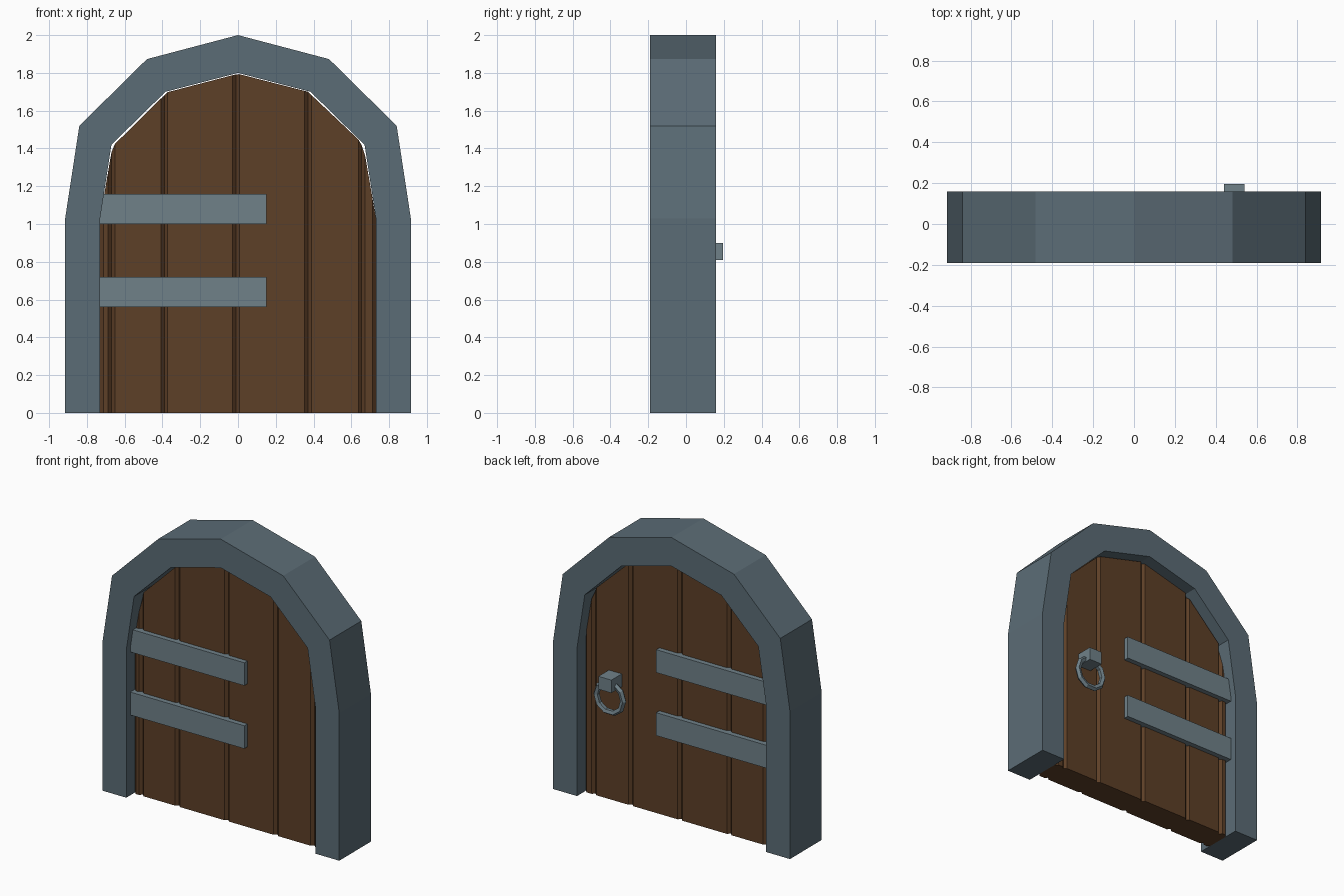
import bpy, bmesh, math

if "Cube" in bpy.data.objects:
    bpy.data.objects.remove(bpy.data.objects["Cube"])


def material(name, rgb):
    m = bpy.data.materials.new(name)
    m.diffuse_color = (*rgb, 1)
    m.use_nodes = True
    m.node_tree.nodes["Principled BSDF"].inputs["Base Color"].default_value = m.diffuse_color
    return m


STONE = material("stone", (0.105, 0.15, 0.18))
IRON = material("iron", (0.16, 0.22, 0.25))
WOOD = material("wood", (0.11, 0.05, 0.02))


def finish(name, bm, mat):
    bmesh.ops.recalc_face_normals(bm, faces=bm.faces)
    me = bpy.data.meshes.new(name)
    bm.to_mesh(me)
    bm.free()
    ob = bpy.data.objects.new(name, me)
    bpy.context.collection.objects.link(ob)
    me.materials.append(mat)
    return ob


def box(name, x, y, z, mat):
    bm = bmesh.new()
    bmesh.ops.create_cube(bm, size=1)
    for v in bm.verts:
        v.co = [r[0] if c < 0 else r[1] for c, r in zip(v.co, (x, y, z))]
    return finish(name, bm, mat)


def mirrored(half):
    # right half of an arch, foot to peak, becomes the whole arch
    return half + [(-x, z) for x, z in reversed(half[:-1])]


# stone arch: outer and inner outlines joined into a solid band
outer = mirrored([(0.915, 0), (0.915, 1.03), (0.84, 1.52), (0.482, 1.873), (0, 2.0)])
inner = mirrored([(0.73, 0), (0.73, 1.03), (0.67, 1.42), (0.384, 1.70), (0, 1.80)])
bm = bmesh.new()
rings = []
for o, i in zip(outer, inner):
    rings.append([bm.verts.new((p[0], y, p[1]))
                  for p, y in ((o, -0.19), (o, 0.16), (i, 0.16), (i, -0.19))])
for a, b in zip(rings, rings[1:]):
    for k in range(4):
        n = (k + 1) % 4
        bm.faces.new((a[k], a[n], b[n], b[k]))
bm.faces.new(rings[0])
bm.faces.new(rings[-1])
finish("stone_arch", bm, STONE)

# door planks with chamfered edges, tops following the arch
TOP = [(0, 1.795), (0.37, 1.70), (0.645, 1.44), (0.67, 1.38), (0.73, 1.03)]


def top_z(x):
    x = abs(x)
    for (x0, z0), (x1, z1) in zip(TOP, TOP[1:]):
        if x <= x1:
            return z0 + (z1 - z0) * (x - x0) / (x1 - x0)
    return TOP[-1][1]


FRONT, BACK, C = -0.11, 0.08, 0.018
seams = [-0.73, -0.67, -0.39, -0.01, 0.37, 0.655, 0.73]
for n, (a, b) in enumerate(zip(seams, seams[1:])):
    section = [(a, FRONT + C), (a + C, FRONT), (b - C, FRONT), (b, FRONT + C),
               (b, BACK - C), (b - C, BACK), (a + C, BACK), (a, BACK - C)]
    bm = bmesh.new()
    low = [bm.verts.new((x, y, 0)) for x, y in section]
    high = [bm.verts.new((x, y, top_z(x))) for x, y in section]
    bm.faces.new(low)
    # top cap as strips so each stays flat
    for q in ((0, 1, 6, 7), (1, 2, 5, 6), (2, 3, 4, 5)):
        bm.faces.new([high[k] for k in q])
    for k in range(8):
        m = (k + 1) % 8
        bm.faces.new((low[k], low[m], high[m], high[k]))
    finish(f"plank_{n + 1}", bm, WOOD)

# hinge straps on both faces
for side, y in (("front", (-0.145, FRONT + 0.02)), ("back", (BACK - 0.02, 0.115))):
    for level, z in (("lower", 0.56), ("upper", 1.0)):
        box(f"hinge_strap_{side}_{level}", (-0.73, 0.15), y, (z, z + 0.16), IRON)

# ring handle on the back
box("handle_mount", (0.44, 0.54), (BACK - 0.01, 0.195), (0.81, 0.90), IRON)
bpy.ops.mesh.primitive_torus_add(location=(0.49, 0.14, 0.745), rotation=(math.pi / 2, 0, 0),
                                 major_segments=10, minor_segments=5,
                                 major_radius=0.105, minor_radius=0.02)
ring = bpy.context.object
ring.name = "handle_ring"
ring.data.materials.append(IRON)
for p in ring.data.polygons:
    p.use_smooth = False
